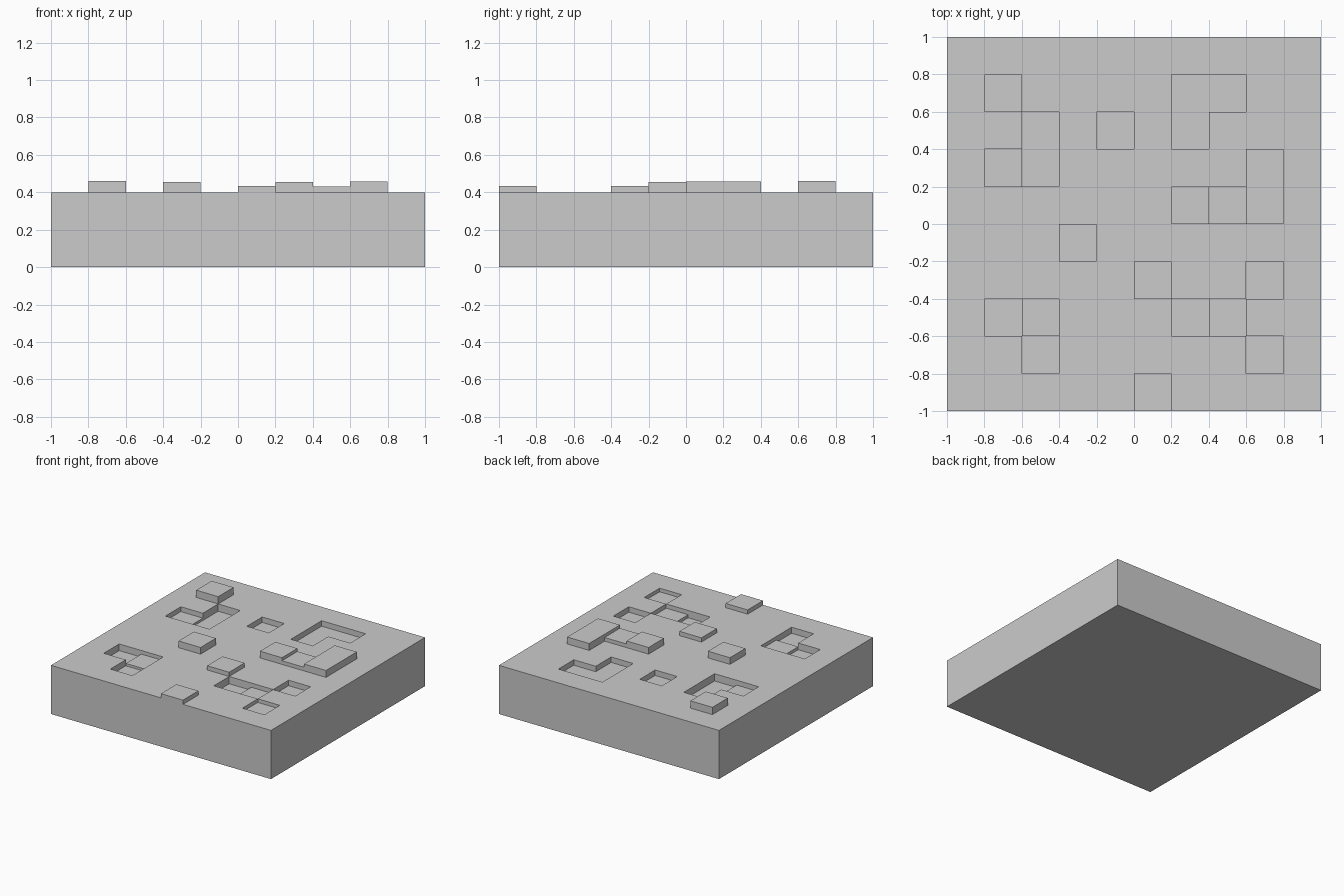
import bpy, bmesh

if "Cube" in bpy.data.objects:
    bpy.data.objects.remove(bpy.data.objects["Cube"])

N, CELL, TOP = 10, 0.2, 0.4

# Raised and sunken cells: (column, row) from front left -> height offset
OFFSETS = {
    # raised tiles
    (1, 8): 0.06, (3, 4): 0.055, (5, 3): 0.035, (5, 0): 0.035,
    (6, 5): 0.055, (7, 5): 0.03, (8, 5): 0.057, (8, 6): 0.057,
    # sunken tiles
    (1, 6): -0.04, (2, 6): -0.06, (2, 7): -0.06,
    (4, 7): -0.045,
    (6, 7): -0.045, (6, 8): -0.045, (7, 8): -0.045,
    (1, 2): -0.055, (2, 2): -0.03, (2, 1): -0.05,
    (6, 2): -0.06, (7, 2): -0.035,
    (8, 3): -0.045, (8, 1): -0.03,
}


def height(i, j):
    if 0 <= i < N and 0 <= j < N:
        return round(TOP + OFFSETS.get((i, j), 0), 4)
    return 0.0


levels = sorted({0.0} | {height(i, j) for i in range(N) for j in range(N)})
bm = bmesh.new()
grid_verts = {}


def vert(i, j, z):
    key = (i, j, z)
    if key not in grid_verts:
        grid_verts[key] = bm.verts.new((i * CELL - 1, j * CELL - 1, z))
    return grid_verts[key]


def wall(a, b, lo, hi):
    # wall above edge a-b, split at shared levels so the mesh stays watertight
    steps = [z for z in levels if lo <= z <= hi]
    for z0, z1 in zip(steps, steps[1:]):
        bm.faces.new([vert(*a, z0), vert(*b, z0), vert(*b, z1), vert(*a, z1)])


# Tile tops, underside and the walls dropping to each lower neighbour
for i in range(N):
    for j in range(N):
        h = height(i, j)
        ring = [(i, j), (i + 1, j), (i + 1, j + 1), (i, j + 1)]
        bm.faces.new([vert(*p, h) for p in ring])
        bm.faces.new([vert(*p, 0.0) for p in reversed(ring)])
        for k, (dx, dy) in enumerate([(0, -1), (1, 0), (0, 1), (-1, 0)]):
            wall(ring[k], ring[(k + 1) % 4], height(i + dx, j + dy), h)

mesh = bpy.data.meshes.new("tiled_slab")
bm.to_mesh(mesh)
bm.free()
slab = bpy.data.objects.new("tiled_slab", mesh)
bpy.context.collection.objects.link(slab)
